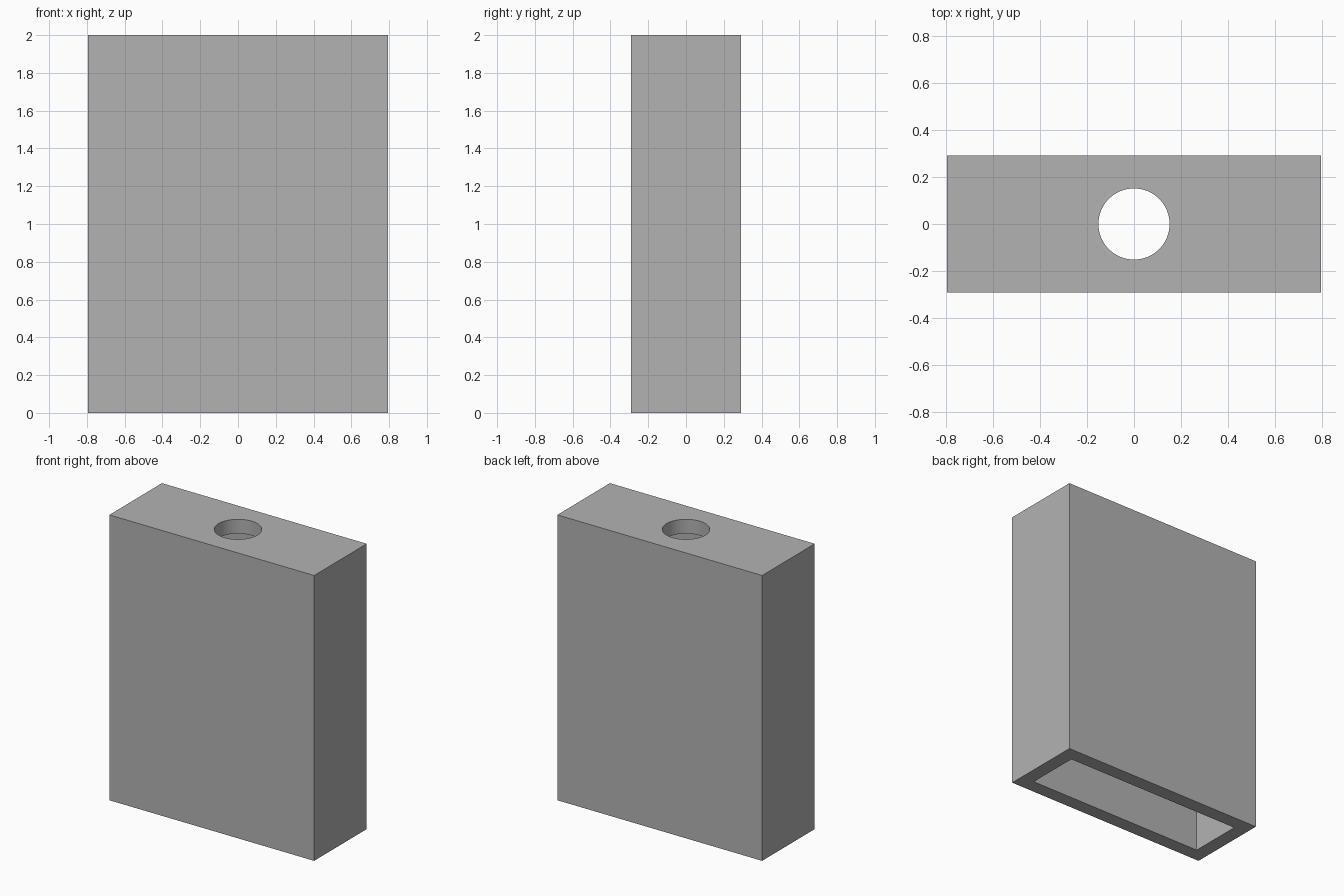
import bpy
import math

W, D, H = 1.588, 0.582, 2.0   # outer size
WALL = 0.1                    # thickness of walls and top
HOLE_R = 0.151

cube = bpy.data.objects.get("Cube")
if cube:
    bpy.data.objects.remove(cube, do_unlink=True)


def make_material(name, colour):
    mat = bpy.data.materials.new(name)
    mat.use_nodes = True
    mat.diffuse_color = colour
    mat.node_tree.nodes["Principled BSDF"].inputs["Base Color"].default_value = colour
    return mat


def box(name, size, z):
    bpy.ops.mesh.primitive_cube_add(size=1, location=(0, 0, z))
    ob = bpy.context.object
    ob.name = name
    ob.scale = size
    bpy.ops.object.transform_apply(location=True, rotation=False, scale=True)
    return ob


def cut(target, cutter):
    cutter.hide_render = True
    mod = target.modifiers.new(cutter.name, 'BOOLEAN')
    mod.operation = 'DIFFERENCE'
    mod.solver = 'EXACT'
    mod.object = cutter
    bpy.ops.object.select_all(action='DESELECT')
    bpy.context.view_layer.objects.active = target
    target.select_set(True)
    bpy.ops.object.modifier_apply(modifier=mod.name)
    bpy.data.objects.remove(cutter, do_unlink=True)


# Outer housing
housing = box("housing", (W, D, H), H / 2)
housing.data.materials.append(make_material("plain grey", (0.45, 0.45, 0.45, 1)))

# Cavity open at the bottom, reaching up to the top plate
depth = H - WALL
cut(housing, box("cavity_cutter", (W - 2 * WALL, D - 2 * WALL, depth * 2), 0))

# Round hole through the top plate
bpy.ops.mesh.primitive_cylinder_add(vertices=64, radius=HOLE_R, depth=4 * WALL,
                                    location=(0, 0, H - WALL / 2))
hole = bpy.context.object
hole.name = "hole_cutter"
cut(housing, hole)

# Smooth hole wall, sharp box edges
bpy.ops.object.shade_smooth_by_angle(angle=math.radians(30))
